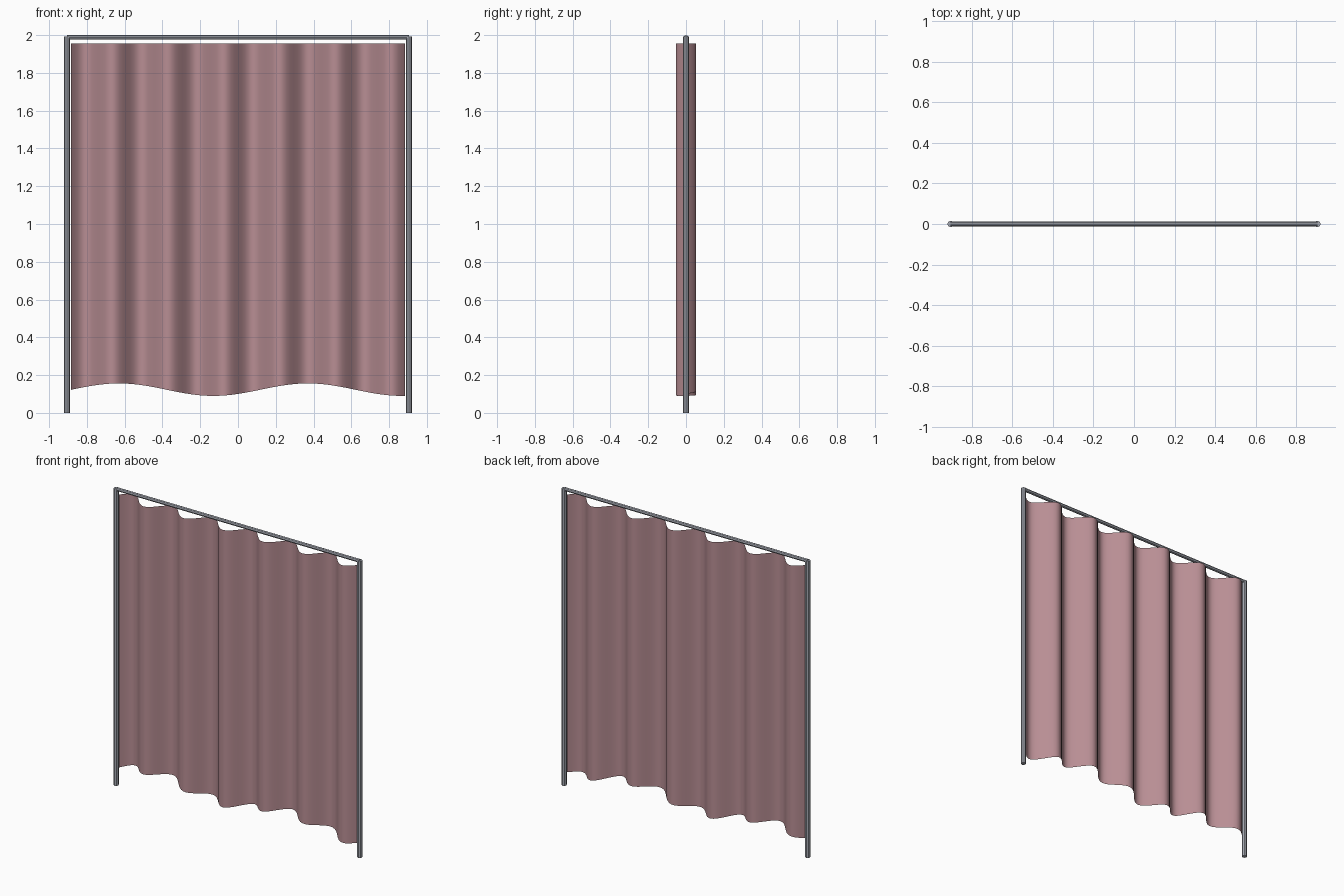
import bpy, bmesh, math
from mathutils import Vector

if "Cube" in bpy.data.objects:
    bpy.data.objects.remove(bpy.data.objects["Cube"], do_unlink=True)


def make_material(name, rgb):
    mat = bpy.data.materials.new(name)
    mat.use_nodes = True
    mat.diffuse_color = (*rgb, 1)
    bsdf = mat.node_tree.nodes["Principled BSDF"]
    bsdf.inputs["Base Color"].default_value = (*rgb, 1)
    bsdf.inputs["Roughness"].default_value = 0.7
    return mat


def rod(name, start, end, radius, mat):
    """Eight-sided rod between two points."""
    start, end = Vector(start), Vector(end)
    axis = end - start
    bpy.ops.mesh.primitive_cylinder_add(
        vertices=8, radius=radius, depth=axis.length, location=(start + end) / 2,
        rotation=axis.to_track_quat('Z', 'Y').to_euler())
    obj = bpy.context.object
    obj.name = name
    obj.data.materials.append(mat)
    bpy.ops.object.shade_smooth_by_angle()
    return obj


fabric = make_material("dusty rose fabric", (0.48, 0.27, 0.295))
metal = make_material("grey metal", (0.38, 0.40, 0.45))

# Frame: two posts and a top rail
POST_X = 0.905
for side, x in (("left", POST_X), ("right", -POST_X)):
    rod(side + "_post", (x, 0, 0), (x, 0, 1.993), 0.016, metal)
rod("top_rail", (-POST_X, 0, 1.988), (POST_X, 0, 1.988), 0.012, metal)

# Curtain: one pleated sheet with a wavy hem
HALF, TOP, PLEATS, DEPTH = 0.885, 1.955, 6, 0.054
COLS, ROWS = PLEATS * 16, 12
bm = bmesh.new()
grid = []
for r in range(ROWS + 1):
    row = []
    for c in range(COLS + 1):
        u = c / COLS
        x = HALF * (2 * u - 1)
        y = DEPTH * math.sin(2 * math.pi * PLEATS * u)
        hem = 0.123 + 0.033 * math.cos(2 * math.pi * (x + 0.63))
        row.append(bm.verts.new((x, y, hem + (TOP - hem) * r / ROWS)))
    grid.append(row)
for low, high in zip(grid, grid[1:]):
    for c in range(COLS):
        bm.faces.new((low[c], low[c + 1], high[c + 1], high[c]))
for f in bm.faces:
    f.smooth = True
mesh = bpy.data.meshes.new("curtain")
bm.to_mesh(mesh)
bm.free()
mesh.materials.append(fabric)
bpy.context.collection.objects.link(bpy.data.objects.new("curtain", mesh))
